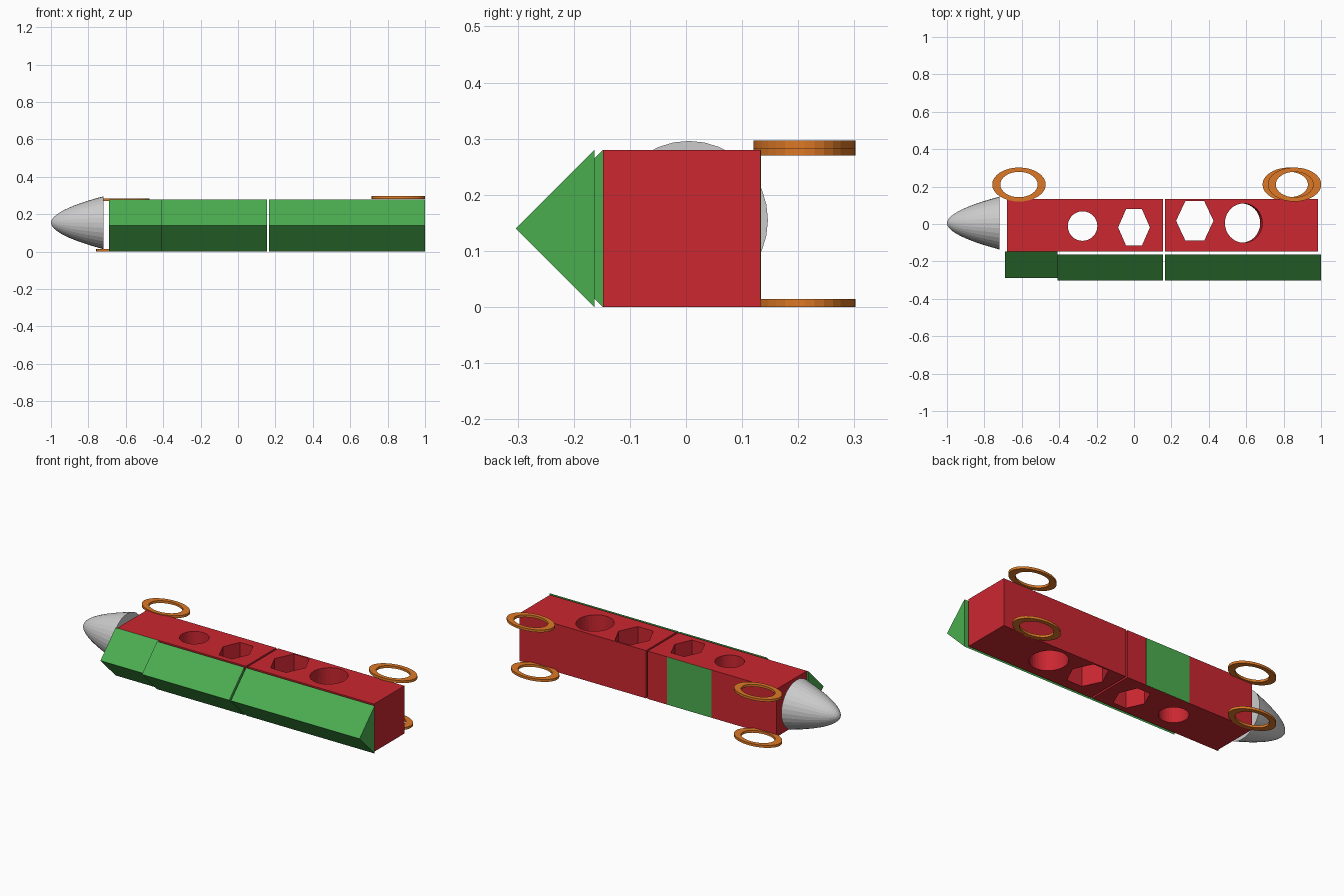
import bpy, bmesh
from math import cos, sin, pi

if "Cube" in bpy.data.objects:
    bpy.data.objects.remove(bpy.data.objects["Cube"])


def material(name, rgb):
    m = bpy.data.materials.new(name)
    m.diffuse_color = (*rgb, 1)
    m.use_nodes = True
    m.node_tree.nodes["Principled BSDF"].inputs["Base Color"].default_value = m.diffuse_color
    return m


RED = material("red", (0.60, 0.02, 0.03))
GREEN = material("green", (0.07, 0.42, 0.08))
ORANGE = material("orange", (0.72, 0.19, 0.02))


def loft(name, loops, mat=None, closed=False):
    """Skin a list of equal-length point loops; cap the ends, or join last to first."""
    bm = bmesh.new()
    rows = [[bm.verts.new(p) for p in loop] for loop in loops]
    n = len(rows[0])
    pairs = list(zip(rows, rows[1:]))
    if closed:
        pairs.append((rows[-1], rows[0]))
    for a, b in pairs:
        for i in range(n):
            j = (i + 1) % n
            bm.faces.new((a[i], a[j], b[j], b[i]))
    if not closed:
        bm.faces.new(rows[0])
        bm.faces.new(rows[-1])
    bmesh.ops.recalc_face_normals(bm, faces=bm.faces)
    me = bpy.data.meshes.new(name)
    bm.to_mesh(me)
    bm.free()
    ob = bpy.data.objects.new(name, me)
    bpy.context.collection.objects.link(ob)
    if mat:
        me.materials.append(mat)
    return ob


def ellipse(x, y, z, rx, ry, n):
    return [(x + rx * cos(2 * pi * i / n), y + ry * sin(2 * pi * i / n), z) for i in range(n)]


def extrude_x(name, profile, x0, x1, mat):
    return loft(name, [[(x, y, z) for y, z in profile] for x in (x0, x1)], mat)


def box(name, x0, x1, y0, y1, mat, z0=0, z1=0.28):
    return extrude_x(name, [(y0, z0), (y1, z0), (y1, z1), (y0, z1)], x0, x1, mat)


def cut_hole(body, x, y, rx, ry, n, lean=0):
    cutter = loft("hole_cutter", [ellipse(x, y, -0.05, rx, ry, n),
                                  ellipse(x + lean, y, 0.33, rx, ry, n)], RED)
    cutter.hide_render = True
    cutter.hide_viewport = True
    mod = body.modifiers.new("hole", 'BOOLEAN')
    mod.operation = 'DIFFERENCE'
    mod.solver = 'EXACT'
    mod.object = cutter


# Red body blocks with round and hexagonal through holes
Y0, Y1 = -0.148, 0.133
front_block = box("front_block", -0.68, 0.155, Y0, Y1, RED)
cut_hole(front_block, -0.275, -0.011, 0.079, 0.079, 32)
cut_hole(front_block, 0.0, -0.018, 0.085, 0.112, 6)
middle_block = box("middle_block", 0.166, 0.70, Y0, Y1, RED)
cut_hole(middle_block, 0.325, 0.017, 0.10, 0.123, 6)
cut_hole(middle_block, 0.573, 0.005, 0.10, 0.105, 32, 0.015)
box("end_block", 0.70, 0.985, Y0, Y1, RED)

# Green panel on the back of the front block
box("back_panel", -0.26, 0.03, Y1 - 0.003, Y1 + 0.001, GREEN, 0.0005, 0.2795)

# Green wedges along the front side
for name, x0, x1, y in (("nose_wedge", -0.69, -0.41, -0.148),
                        ("front_wedge", -0.41, 0.155, -0.163),
                        ("rear_wedge", 0.166, 1.0, -0.163)):
    extrude_x(name, [(y, 0), (y, 0.28), (y - 0.14, 0.14)], x0, x1, GREEN)

# Grey rounded nose cone
sections = []
for i in range(13):
    t = 0.0005 + 0.9995 * (i / 12) ** 2
    r = 0.141 * t ** 0.53
    sections.append([(-1 + 0.28 * t, y, z) for y, z, _ in ellipse(0.005, 0.155, 0, r, r, 32)])
loft("nose_cone", sections)

# Flat oval wheel rings, lying at the top and bottom of the back side
for name, x, z in (("front_lower_ring", -0.615, 0), ("front_upper_ring", -0.615, 0.27),
                   ("rear_lower_ring", 0.83, 0), ("rear_upper_ring", 0.858, 0.283)):
    y, z1 = 0.211, z + 0.014
    loft(name, [ellipse(x, y, z, 0.143, 0.091, 32), ellipse(x, y, z1, 0.143, 0.091, 32),
                ellipse(x, y, z1, 0.10, 0.068, 32), ellipse(x, y, z, 0.10, 0.068, 32)],
         ORANGE, closed=True)
